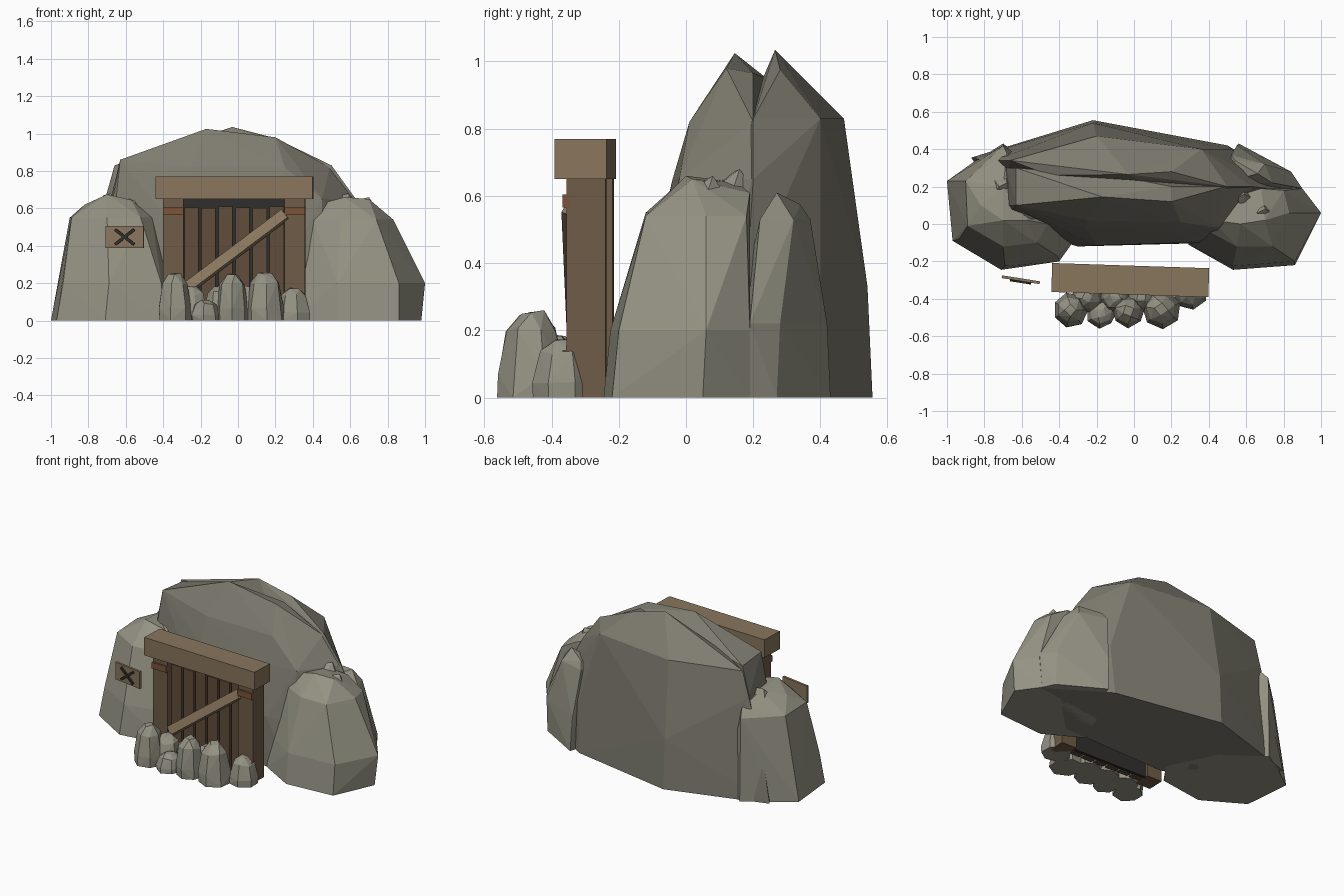
import bpy, bmesh, math, random
from mathutils import Matrix

if "Cube" in bpy.data.objects:
    bpy.data.objects.remove(bpy.data.objects["Cube"])

random.seed(4)

def mat(name, c):
    m = bpy.data.materials.new(name)
    m.diffuse_color = (*c, 1)
    m.use_nodes = True
    m.node_tree.nodes["Principled BSDF"].inputs["Base Color"].default_value = m.diffuse_color
    return m

STONE = mat("stone", (0.30, 0.29, 0.23))
HILL = mat("hill_stone", (0.21, 0.20, 0.16))
WOOD = mat("wood", (0.25, 0.18, 0.11))
POST = mat("post_wood", (0.16, 0.105, 0.062))
PLANK = mat("plank_wood", (0.12, 0.075, 0.045))
DARK = mat("dark", (0.03, 0.028, 0.025))
RUST = mat("rust", (0.20, 0.09, 0.04))

def add(name, bm, m):
    bmesh.ops.recalc_face_normals(bm, faces=bm.faces)
    me = bpy.data.meshes.new(name)
    bm.to_mesh(me)
    bm.free()
    me.materials.append(m)
    ob = bpy.data.objects.new(name, me)
    bpy.context.collection.objects.link(ob)
    return ob

def rock(name, pts, m):
    """Faceted stone: convex hull of a few ring points."""
    bm = bmesh.new()
    for p in pts:
        bm.verts.new(p)
    r = bmesh.ops.convex_hull(bm, input=bm.verts)
    junk = {g for g in r["geom_interior"] + r["geom_unused"] if isinstance(g, bmesh.types.BMVert)}
    bmesh.ops.delete(bm, geom=list(junk), context='VERTS')
    return add(name, bm, m)

GATE = Matrix.Translation((-0.02, -0.30, 0)) @ Matrix.Rotation(math.radians(-1.9), 4, 'Z')

def box(name, c, s, m, tilt=0, frame=GATE, roll=0):
    """Box at c with size s, tilted about y, placed in a frame."""
    bm = bmesh.new()
    bmesh.ops.create_cube(bm, size=1)
    bm.transform(frame @ Matrix.Translation(c) @ Matrix.Rotation(tilt, 4, 'Y')
                 @ Matrix.Rotation(roll, 4, 'X') @ Matrix.Diagonal((*s, 1)))
    return add(name, bm, m)

def ring(z, *xy):
    return [(x, y, z) for x, y in xy]

# main hill: front and rear masses with a notch between their ridges
rock("hill_front",
     ring(0, (-.8, .3), (.8, .25), (.45, -.1), (-.3, -.12), (-.72, 0))
     + ring(.33, (.72, .2), (.45, -.07), (.28, -.1), (-.2, -.115), (-.7, .06))
     + ring(.65, (-.67, .1), (.62, .2), (.45, -.02), (.2, -.04), (-.25, -.03), (-.68, .3))
     + ring(.82, (.49, .2), (.25, .01), (-.25, .02))
     + [(-.63, .1, .86), (-.63, .3, .84), (-.17, .145, 1.025), (-.1, .19, .985),
        (.2, .12, .98), (.2, .2, .965), (.0, .24, .95)], HILL)
rock("hill_rear",
     ring(0, (-.87, .355), (-.22, .555), (.5, .42), (.88, .18), (.3, .1), (-.7, .1))
     + ring(.33, (-.8, .34), (-.22, .54), (.52, .4), (.8, .18))
     + ring(.65, (.63, .2), (-.69, .36), (.3, .1))
     + ring(.83, (-.66, .34), (-.2, .47), (.36, .4), (.5, .2))
     + [(-.45, .26, .88), (-.03, .265, 1.035), (.2, .28, .975), (.1, .24, .96)], HILL)

# flanking boulders, with small crown stones
rock("left_boulder",
     ring(0, (-1, .23), (-.97, -.09), (-.71, -.245), (-.4, -.2), (-.3, -.06), (-.45, .25), (-.7, .43), (-.86, .33))
     + ring(.2, (-.95, .22), (-.935, -.08), (-.69, -.225), (-.41, -.17), (-.36, -.04), (-.5, .25), (-.7, .42))
     + ring(.55, (-.9, .23), (-.89, -.01), (-.7, -.12), (-.52, -.1), (-.46, 0), (-.7, .42))
     + [(-.7, .02, .675), (-.57, .02, .645), (-.82, .1, .62), (-.7, .2, .66), (-.68, .38, .6)], STONE)
rock("right_boulder",
     ring(0, (.29, -.11), (.53, -.245), (.86, -.22), (.98, .05), (.88, .19), (.4, .15))
     + ring(.2, (.31, -.08), (.53, -.225), (.86, -.2), (1, .06), (.9, .19), (.45, .15))
     + ring(.54, (.4, -.04), (.55, -.12), (.74, -.12), (.83, .06), (.8, .18))
     + [(.42, .02, .62), (.57, 0, .66), (.7, .02, .65), (.68, .19, .61), (.55, .15, .64)], STONE)
rock("right_back_boulder",
     ring(0, (.6, .1), (.88, .19), (.84, .27), (.56, .43), (.5, .2))
     + ring(.22, (.9, .19), (.84, .28), (.55, .42), (.5, .2))
     + ring(.53, (.74, .22), (.7, .32), (.52, .37), (.5, .22)) + [(.66, .27, .61), (.54, .34, .575)], STONE)
for n, x, y, z in (("left", -.57, .05, .6), ("left_rear", -.7, .2, .62),
                   ("right", .57, .14, .62), ("right_outer", .68, .06, .6)):
    rock(n + "_crown_stone", [(x + .06 * math.cos(a), y + .06 * math.sin(a), z) for a in (0, 1.3, 2.5, 3.8, 5)]
         + [(x + .02, y + .02, z + .06), (x - .02, y, z + .05)], STONE)

# gate frame with iron straps
box("lintel", (0, 0, .71), (.84, .155, .12), WOOD)
for n, x in (("left", -.325), ("right", .325)):
    box(n + "_post", (x, .015, .325), (.11, .115, .65), POST)
    for k, z in (("upper", .585), ("lower", .12)):
        box(f"{n}_{k}_strap", (x, -.045, z), (.11, .02, .04), RUST)

# boarded door
box("door_backing", (0, .045, .325), (.56, .02, .65), DARK)
for i in range(6):
    top = .6 + random.uniform(0, .025)
    box(f"plank_{i + 1}", (-.228 + i * .091, .01, top / 2), (.076, .03, top), PLANK)
box("diagonal_brace", (.01, -.035, .37), (.66, .03, .06), WOOD, math.radians(-37), roll=math.radians(-25))

# warning sign with a cross
SIGN = Matrix.Translation((-.605, -.298, .447)) @ Matrix.Rotation(math.radians(-9), 4, 'Z')
box("sign_board", (0, 0, 0), (.205, .015, .115), WOOD, 0, SIGN)
for n, a in (("a", 38), ("b", -38)):
    box("sign_cross_" + n, (0, -.012, 0), (.13, .01, .016), DARK, math.radians(a), SIGN)

# rubble in front of the door: x, y, radius, height
RUBBLE = [(-.34, -.46, .09, .27), (-.175, -.475, .08, .12), (-.03, -.465, .088, .26),
          (.145, -.455, .1, .27), (.3, -.365, .09, .18), (-.25, -.39, .085, .19),
          (-.1, -.39, .085, .2), (.04, -.39, .085, .19)]
for i, (x, y, r, h) in enumerate(RUBBLE):
    pts = []
    for f, k, n in ((0, 1, 7), (.25, 1, 7), (.75, .76, 7), (.94, .35, 4)):
        for j in range(n):
            a = j * math.tau / n + i
            q = r * k * random.uniform(.95, 1.08)
            pts.append((x + q * math.cos(a), y + q * math.sin(a), h * f * random.uniform(.95, 1.04)))
    rock(f"rubble_{i + 1}", pts, STONE)
